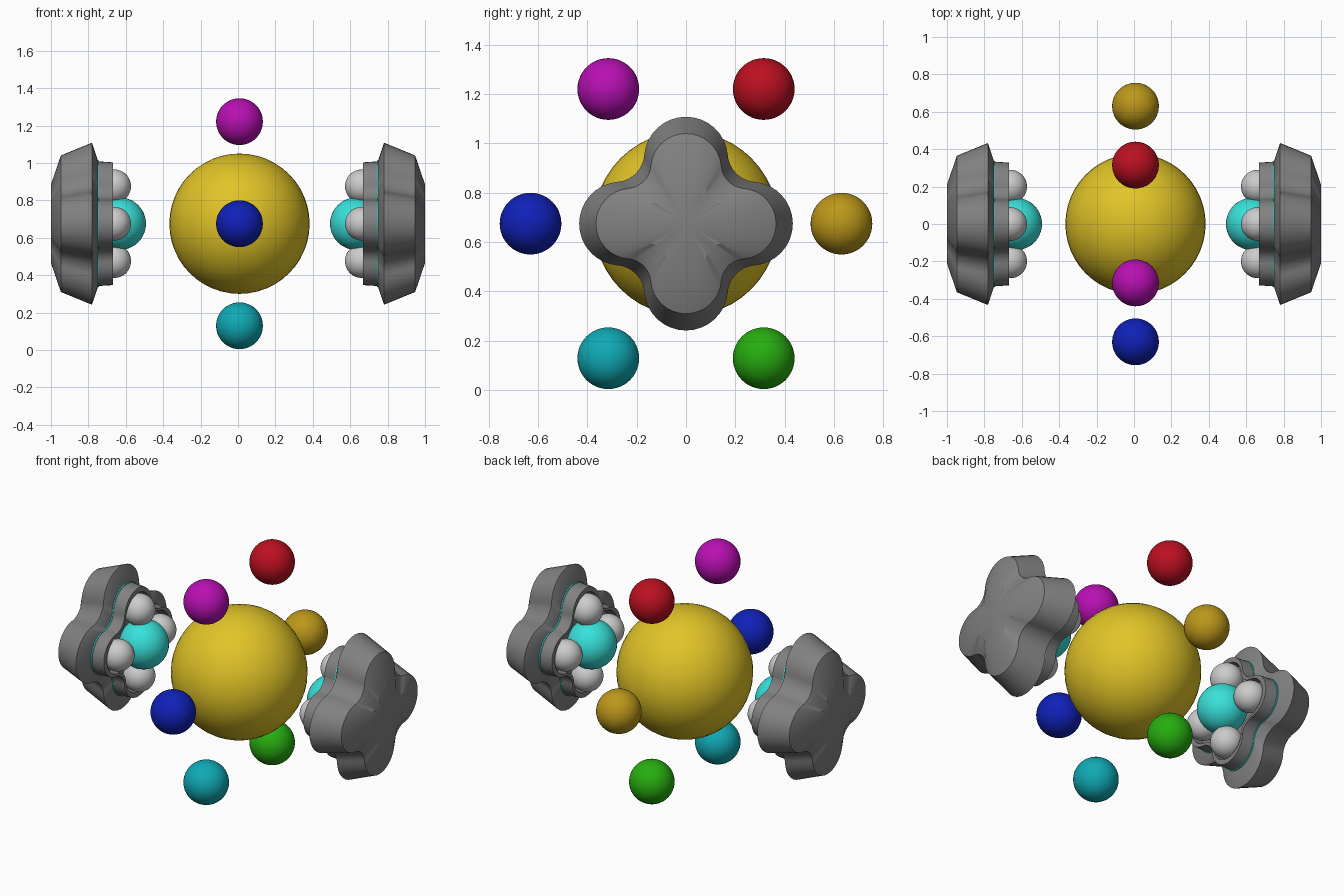
import bpy, bmesh, math
from math import sin, cos, pi, atan2, sqrt

if "Cube" in bpy.data.objects:
    bpy.data.objects.remove(bpy.data.objects["Cube"])

CZ = 0.675   # height of the model's centre
CX = 0.008   # centre of the ball cluster


def paint(obj, rgb):
    if rgb:
        m = bpy.data.materials.new(obj.name + "_colour")
        m.diffuse_color = (*rgb, 1)
        m.use_nodes = True
        m.node_tree.nodes["Principled BSDF"].inputs["Base Color"].default_value = m.diffuse_color
        obj.data.materials.append(m)


def finish(name, bm, rgb, angle):
    bmesh.ops.recalc_face_normals(bm, faces=bm.faces)
    me = bpy.data.meshes.new(name)
    bm.to_mesh(me)
    bm.free()
    obj = bpy.data.objects.new(name, me)
    bpy.context.collection.objects.link(obj)
    paint(obj, rgb)
    bpy.ops.object.select_all(action='DESELECT')
    bpy.context.view_layer.objects.active = obj
    obj.select_set(True)
    bpy.ops.object.shade_smooth_by_angle(angle=math.radians(angle))
    return obj


def ball(name, loc, r, rgb=None):
    bm = bmesh.new()
    bmesh.ops.create_uvsphere(bm, u_segments=48, v_segments=24, radius=r)
    bmesh.ops.translate(bm, verts=bm.verts, vec=loc)
    finish(name, bm, rgb, 60)


def clover(tip=0.433, lobe=0.17, waist=0.288, n=16):
    """Four round lobes joined by concave fillets, as (y, z) points."""
    c = tip - lobe
    k = lobe - waist
    d = (c * c - k * k) / (2 * k + sqrt(2) * c)   # fillet centre distance
    rho = d - waist
    fx, fz = d / sqrt(2), d / sqrt(2)
    a = atan2(fz, fx - c)                         # tangent direction on the lobe
    b0 = atan2(-fz, c - fx)
    b1 = -pi / 2 - (b0 + pi) if b0 < -pi / 2 else -pi - (b0 + pi / 2)
    quarter = [(c + lobe * cos(-a + 2 * a * i / n), lobe * sin(-a + 2 * a * i / n))
               for i in range(n + 1)]
    start = a + pi
    end = 2 * (5 * pi / 4) - start
    for i in range(1, n):
        t = start + (end - start) * i / n
        quarter.append((fx + rho * cos(t), fz + rho * sin(t)))
    pts = []
    for q in range(4):
        s, co = round(sin(q * pi / 2)), round(cos(q * pi / 2))
        pts += [(x * co - y * s, x * s + y * co) for x, y in quarter]
    return pts


OUTLINE = clover()


def loft(name, sections, side, rgb, closed=False):
    """Stack scaled clover sections (x, tip radius) along x."""
    bm = bmesh.new()
    rings = [[bm.verts.new((side * x, y * r / 0.433, CZ + z * r / 0.433))
              for y, z in OUTLINE] for x, r in sections]
    n = len(OUTLINE)
    pairs = list(zip(rings, rings[1:]))
    if closed:
        pairs.append((rings[-1], rings[0]))
    for a, b in pairs:
        for i in range(n):
            j = (i + 1) % n
            bm.faces.new((a[i], a[j], b[j], b[i]))
    if not closed:
        for ring, (x, r) in ((rings[0], sections[0]), (rings[-1], sections[-1])):
            mid = bm.verts.new((side * x, 0, CZ))
            for i in range(n):
                bm.faces.new((ring[i], ring[(i + 1) % n], mid))
    finish(name, bm, rgb, 30)


# Large centre ball
ball("centre_ball", (CX, 0, CZ), 0.375, (0.75, 0.55, 0.02))

# Ring of six coloured balls
ring = [("gold", (0.5, 0.31, 0.01)), ("red", (0.5, 0.005, 0.015)),
        ("magenta", (0.48, 0.005, 0.45)), ("blue", (0.005, 0.015, 0.48)),
        ("teal", (0.005, 0.4, 0.46)), ("green", (0.02, 0.42, 0.005))]
for i, (label, rgb) in enumerate(ring):
    t = i * pi / 3
    ball(label + "_ball", (CX, 0.63 * cos(t), CZ + 0.63 * sin(t)), 0.125, rgb)

# Clover-shaped pods on both sides
GREY = (0.22, 0.22, 0.22)
for side, label in ((-1, "left"), (1, "right")):
    loft(label + "_shell", [(0.748, 0.335), (0.781, 0.433), (0.947, 0.365),
                            (1.0, 0.21)], side, GREY)
    loft(label + "_trim", [(0.742, 0.338), (0.75, 0.338)], side, (0.04, 0.75, 0.7))
    loft(label + "_collar", [(0.744, 0.333), (0.668, 0.328), (0.668, 0.298),
                             (0.744, 0.29)], side, GREY, closed=True)
    loft(label + "_collar_floor", [(0.744, 0.3), (0.725, 0.3)], side, GREY)
    # Cyan hub with four pale balls around it
    ball(label + "_hub", (side * 0.632, 0, CZ), 0.14, (0.04, 0.75, 0.7))
    for i in range(4):
        t = i * pi / 2
        ball(f"{label}_bearing_{i + 1}",
             (side * 0.662, 0.2 * cos(t), CZ + 0.2 * sin(t)), 0.09)
